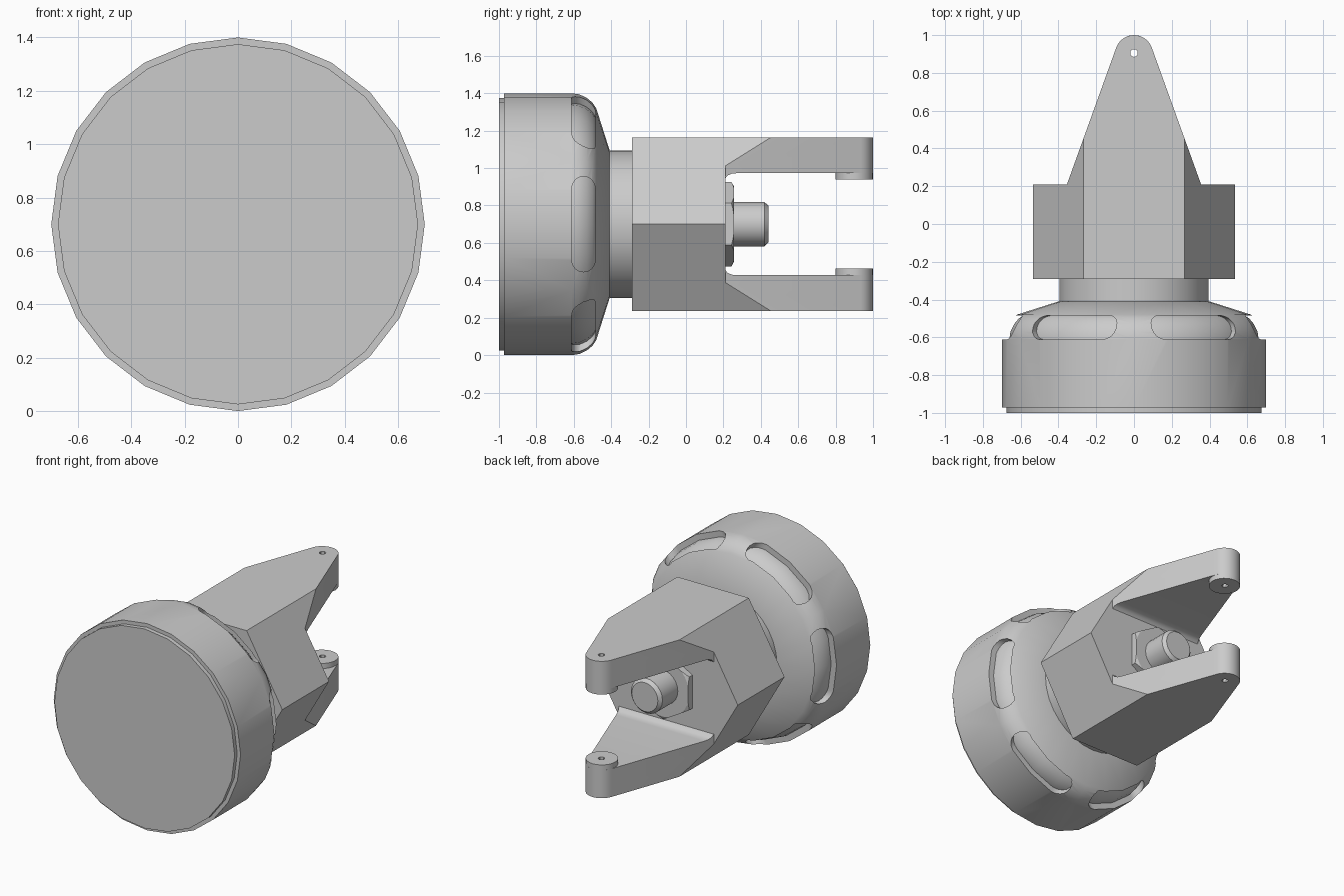
import bpy, bmesh
from math import sin, cos, pi, radians
from mathutils import Matrix, Vector

if "Cube" in bpy.data.objects:
    bpy.data.objects.remove(bpy.data.objects["Cube"])

AXIS = 0.70       # height of the main axis
BACK = 0.21       # rear face of the hex block

grey = bpy.data.materials.new("Plain grey")
grey.use_nodes = True
grey.diffuse_color = (0.6, 0.6, 0.6, 1)
grey.node_tree.nodes["Principled BSDF"].inputs["Base Color"].default_value = (0.6, 0.6, 0.6, 1)


def finish(name, bm):
    bmesh.ops.recalc_face_normals(bm, faces=bm.faces)
    mesh = bpy.data.meshes.new(name)
    bm.to_mesh(mesh)
    bm.free()
    mesh.materials.append(grey)
    ob = bpy.data.objects.new(name, mesh)
    bpy.context.collection.objects.link(ob)
    return ob


def prism(name, outline, place, low, high):
    """Extrude a 2D outline between two depths; place maps (u, v, depth) to space."""
    bm = bmesh.new()
    rings = [[bm.verts.new(place(u, v, d)) for u, v in outline] for d in (low, high)]
    n = len(outline)
    for ring in rings:
        bm.faces.new(ring)
    for i in range(n):
        j = (i + 1) % n
        bm.faces.new((rings[0][i], rings[0][j], rings[1][j], rings[1][i]))
    return finish(name, bm)


def lathe(name, profile, sides, start=0.0):
    """Closed solid turned around the y axis from (y, radius) points."""
    bm = bmesh.new()
    rings = []
    for y, r in profile:
        angles = [start + 2 * pi * k / sides for k in range(sides)]
        rings.append([bm.verts.new((r * cos(a), y, AXIS + r * sin(a))) for a in angles])
    bm.faces.new(rings[0])
    bm.faces.new(rings[-1])
    for a, b in zip(rings, rings[1:]):
        for i in range(sides):
            j = (i + 1) % sides
            bm.faces.new((a[i], a[j], b[j], b[i]))
    return finish(name, bm)


def arc(cx, cy, r, start, end, steps):
    angles = [radians(start + (end - start) * k / steps) for k in range(steps + 1)]
    return [(cx + r * cos(a), cy + r * sin(a)) for a in angles]


def boolean(ob, cutter, operation="DIFFERENCE", keep=False):
    bpy.context.view_layer.objects.active = ob
    mod = ob.modifiers.new("cut", "BOOLEAN")
    mod.operation = operation
    mod.solver = "EXACT"
    mod.object = cutter
    bpy.ops.object.modifier_apply(modifier=mod.name)
    if not keep:
        bpy.data.objects.remove(cutter)


def smooth(ob, angle=30):
    bpy.ops.object.select_all(action="DESELECT")
    ob.select_set(True)
    bpy.context.view_layer.objects.active = ob
    bpy.ops.object.shade_smooth_by_angle(angle=radians(angle))


def upright(u, v, d):
    return (u, v, d)


# Round drum with a stepped front, rounded shoulder and conical back
drum = lathe("drum", [(-1, 0.675), (-0.972, 0.675), (-0.972, 0.70), (-0.61, 0.70),
                      (-0.57, 0.694), (-0.53, 0.675), (-0.50, 0.65), (-0.48, 0.62),
                      (-0.41, 0.40)], 24)

# Six oblong grip recesses around the shoulder
half = 0.063
oblong = arc(0.255 - half, -0.548, half, -90, 90, 8) + arc(half - 0.255, -0.548, half, 90, 270, 8)
for k in range(6):
    turn = Matrix.Rotation(k * pi / 3, 3, "Y")

    def radial(u, v, d):
        return turn @ Vector((d, v, u)) + Vector((0, 0, AXIS))

    boolean(drum, prism("recess_cutter", oblong, radial, 0.45, 0.9))
smooth(drum)

# Floor of the recesses
smooth(lathe("recess_floor", [(-0.75, 0.66), (-0.61, 0.66), (-0.57, 0.654), (-0.53, 0.635),
                              (-0.50, 0.61), (-0.48, 0.58), (-0.45, 0.40)], 24))

# Collar between drum and block
smooth(lathe("collar", [(-0.43, 0.395), (-0.28, 0.395)], 32))

# Hex block with two tapered fork arms
yoke = lathe("yoke", [(-0.29, 0.535), (1.05, 0.535)], 6)
plan = [(-0.6, -0.4), (0.6, -0.4), (0.6, BACK), (0.355, BACK)]
plan += arc(0, 0.9, 0.1, 20, 160, 14) + [(-0.355, BACK), (-0.6, BACK)]
boolean(yoke, prism("plan_cutter", plan, upright, -0.2, 1.6), "INTERSECT")

# Gap between the arms, filleted at its root
upper = [(BACK, 0.245), (0.222, 0.26), (0.245, 0.27), (0.275, 0.273), (1.2, 0.273)]
gap = upper + [(y, -h) for y, h in reversed(upper)]
boolean(yoke, prism("gap_cutter", gap, lambda u, v, d: (d, u, AXIS + v), -0.8, 0.8))

# Pin bosses inside the arm tips, drilled together with the arms
circle = arc(0, 0.9, 0.1, 0, 345, 23)
drilled = [yoke]
for name, sign in (("upper_boss", 1), ("lower_boss", -1)):
    drilled.append(prism(name, circle, upright, AXIS + sign * 0.238, AXIS + sign * 0.28))
drill = prism("drill", arc(0, 0.905, 0.02, 0, 330, 11), upright, -0.2, 1.6)
for ob in drilled:
    boolean(ob, drill, keep=True)
    smooth(ob)
bpy.data.objects.remove(drill)

# Chamfered nut and bolt end
nut = lathe("nut", [(BACK - 0.01, 0.225), (0.256, 0.225)], 6, pi / 2)
boolean(nut, lathe("nut_chamfer", [(0.1, 0.24), (0.235, 0.24), (0.26, 0.195)], 32), "INTERSECT")
smooth(lathe("bolt", [(0.2, 0.118), (0.42, 0.118), (0.441, 0.098)], 24))
